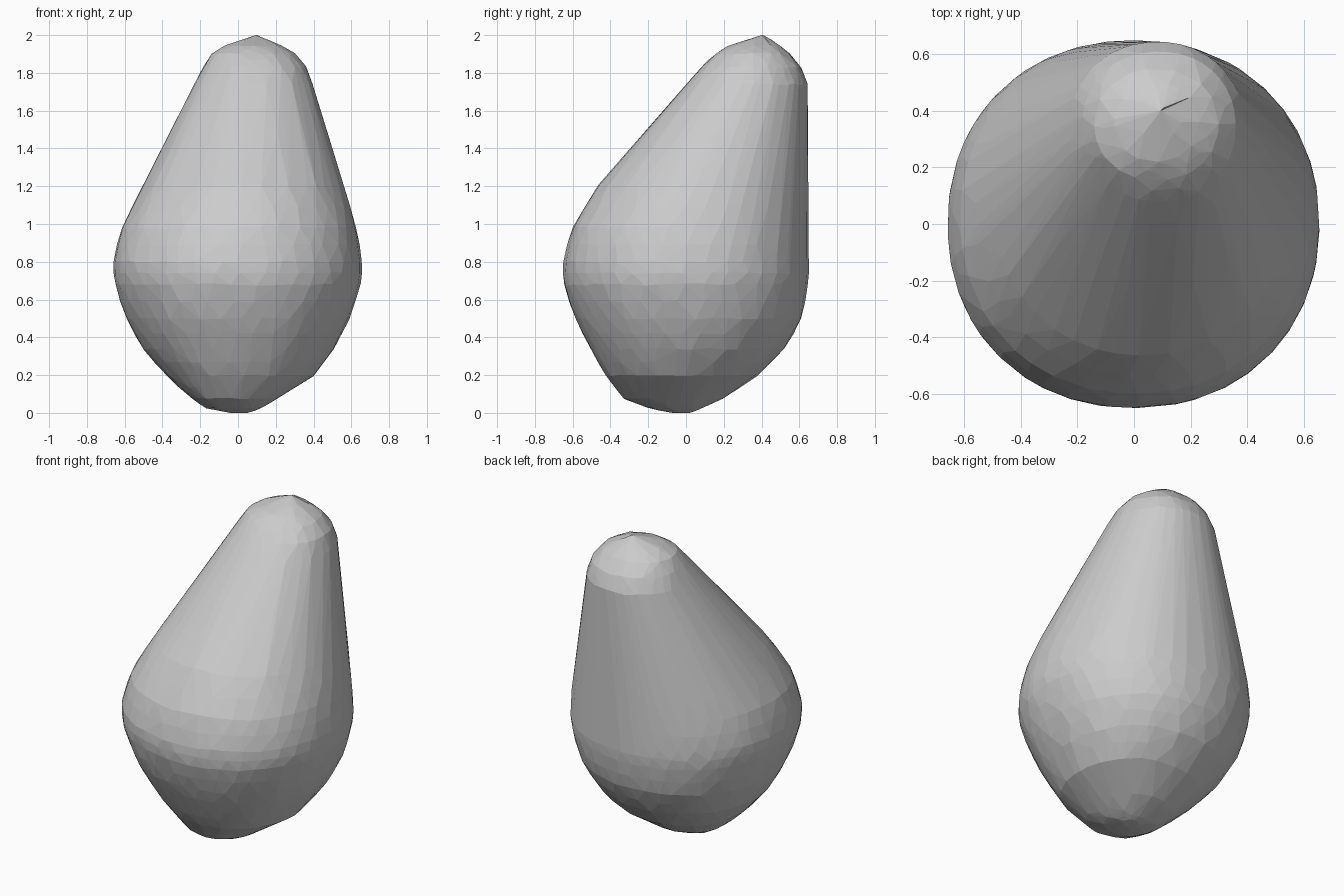
import bpy, bmesh, math, random

cube = bpy.data.objects.get("Cube")
if cube:
    bpy.data.objects.remove(cube, do_unlink=True)
random.seed(4)

# Outline keys: height, left edge, right edge, front edge, back edge
keys = [
    (0.0, -0.04, 0.05, -0.07, 0.02),
    (0.03, -0.17, 0.13, -0.21, 0.09),
    (0.08, -0.25, 0.21, -0.33, 0.2),
    (0.2, -0.38, 0.4, -0.425, 0.38),
    (0.34, -0.5, 0.505, -0.505, 0.52),
    (0.5, -0.59, 0.59, -0.585, 0.61),
    (0.68, -0.65, 0.65, -0.645, 0.645),
    (0.8, -0.66, 0.655, -0.65, 0.648),
    (0.98, -0.615, 0.625, -0.6, 0.64),
    (1.2, -0.5, 0.56, -0.465, 0.645),
    (1.74, -0.23, 0.395, 0.0, 0.645),
    (1.83, -0.185, 0.36, 0.08, 0.61),
    (1.9, -0.14, 0.3, 0.155, 0.55),
    (1.94, -0.07, 0.23, 0.22, 0.5),
    (2.0, 0.095, 0.105, 0.395, 0.41),
]
SEGMENTS = 40


def power(v, e):
    return math.copysign(abs(v) ** e, v)


def ring(bm, z, left, right, front, back, jitter):
    """Slightly squared oval of unevenly spaced points."""
    cx, cy = (left + right) / 2, (front + back) / 2
    turn = random.random()
    for i in range(SEGMENTS):
        a = math.tau * (i + turn + random.uniform(-0.3, 0.3)) / SEGMENTS
        x = cx + (right - left) / 2 * power(math.cos(a), 0.94)
        y = cy + (back - front) / 2 * power(math.sin(a), 0.94)
        bm.verts.new((x, y, max(0, min(2, z + random.uniform(-jitter, jitter)))))


# Body: rings through the outline, wrapped in a convex skin
bm = bmesh.new()
for n, low in enumerate(keys):
    ring(bm, *low, 0.006 if 0 < n < len(keys) - 1 else 0)
    if n + 1 < len(keys):
        high = keys[n + 1]
        bulge = 1.006 if 3 <= n <= 8 else 1.0
        mid = [(a + b) / 2 for a, b in zip(low, high)]
        ring(bm, mid[0], *(v * bulge for v in mid[1:]), 0.004)
result = bmesh.ops.convex_hull(bm, input=bm.verts[:])
inside = {g for k in ("geom_interior", "geom_unused") for g in result[k]
          if isinstance(g, bmesh.types.BMVert)}
bmesh.ops.delete(bm, geom=list(inside), context='VERTS')
bmesh.ops.remove_doubles(bm, verts=bm.verts[:], dist=0.012)
bmesh.ops.recalc_face_normals(bm, faces=bm.faces[:])

mesh = bpy.data.meshes.new("pear_body")
bm.to_mesh(mesh)
bm.free()
body = bpy.data.objects.new("pear_body", mesh)
bpy.context.collection.objects.link(body)

# Plain grey
grey = bpy.data.materials.new("plain grey")
grey.use_nodes = True
colour = (0.6, 0.6, 0.6, 1)
grey.diffuse_color = colour
grey.node_tree.nodes["Principled BSDF"].inputs["Base Color"].default_value = colour
mesh.materials.append(grey)
